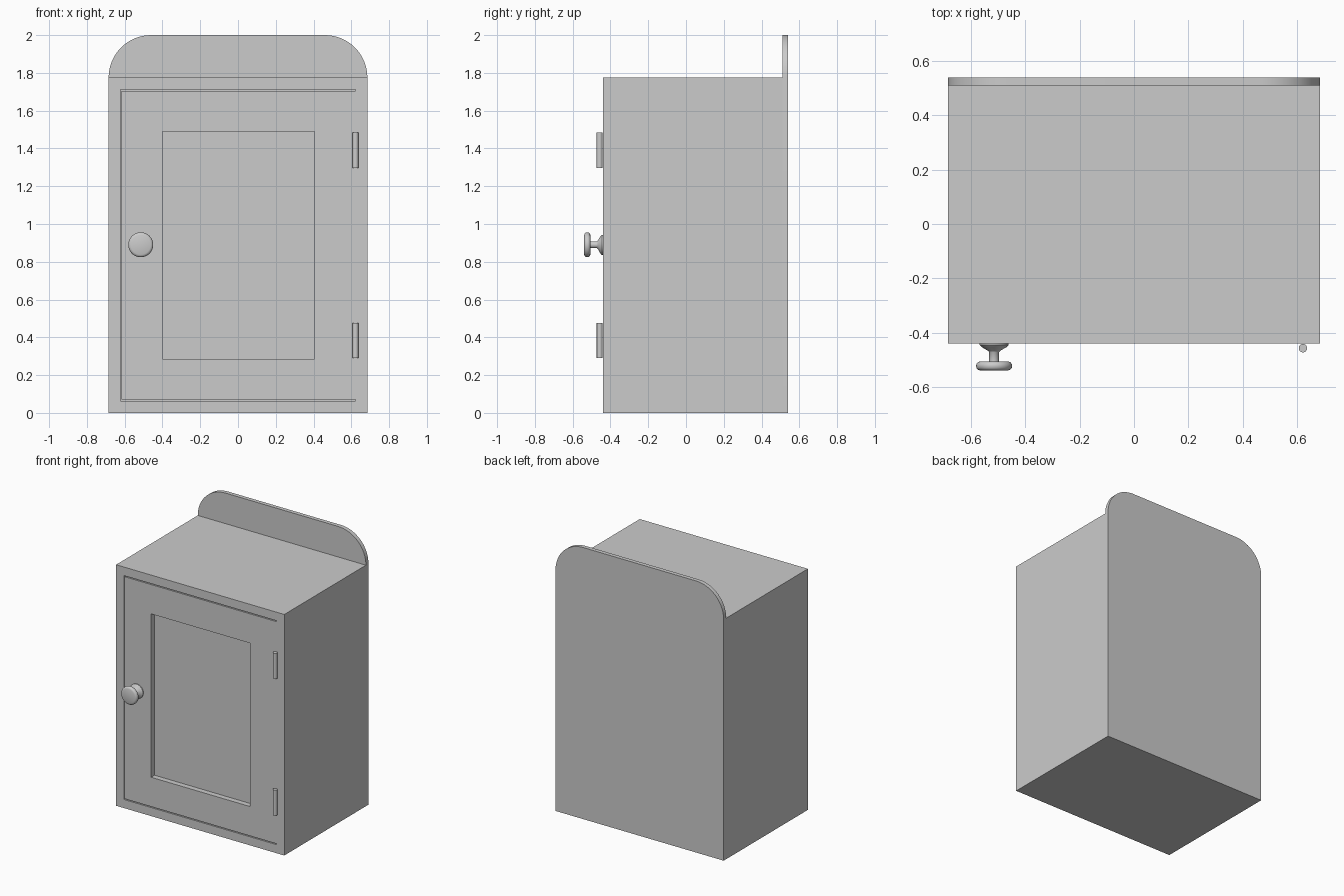
import bpy, bmesh
from math import sin, cos, pi, tau
from mathutils import Matrix, Vector

if "Cube" in bpy.data.objects:
    bpy.data.objects.remove(bpy.data.objects["Cube"])


def finish(bm, name, smooth=False):
    bmesh.ops.recalc_face_normals(bm, faces=bm.faces)
    mesh = bpy.data.meshes.new(name)
    bm.to_mesh(mesh)
    bm.free()
    ob = bpy.data.objects.new(name, mesh)
    bpy.context.collection.objects.link(ob)
    if smooth:
        bpy.ops.object.select_all(action='DESELECT')
        ob.select_set(True)
        bpy.context.view_layer.objects.active = ob
        bpy.ops.object.shade_smooth_by_angle(angle=0.7)
    return ob


def recessed_box(name, lo, hi, border, depth):
    """Box whose front (-y) face is inset by border and sunk by depth."""
    lo, hi = Vector(lo), Vector(hi)
    bm = bmesh.new()
    bmesh.ops.create_cube(bm, size=1)
    for v in bm.verts:
        v.co = (lo + hi) / 2 + v.co * (hi - lo)
    bm.normal_update()
    front = min(bm.faces, key=lambda f: f.normal.y)
    bmesh.ops.inset_individual(bm, faces=[front], thickness=border,
                               use_even_offset=True)
    sunk = bmesh.ops.extrude_discrete_faces(bm, faces=[front])['faces'][0]
    bmesh.ops.translate(bm, verts=sunk.verts, vec=(0, depth, 0))
    return finish(bm, name)


# Hollow carcass, and the framed door set flush in its opening
recessed_box("carcass", (-0.685, -0.44, 0), (0.685, 0.51, 1.775), 0.063, 0.93)
recessed_box("door", (-0.616, -0.44, 0.07), (0.621, -0.38, 1.705), 0.216, 0.04)

# Back board with rounded upper corners
W, H, R = 0.685, 2.0, 0.225
arc = [(W - R + R * cos(a), H - R + R * sin(a))
       for a in (i * pi / 32 for i in range(17))]
outline = [(W, 0)] + arc + [(-x, z) for x, z in reversed(arc)] + [(-W, 0)]
bm = bmesh.new()
face = bm.faces.new([bm.verts.new((x, 0.51, z)) for x, z in outline])
ext = bmesh.ops.extrude_face_region(bm, geom=[face], use_keep_orig=True)
bmesh.ops.translate(bm, vec=(0, 0.03, 0),
                    verts=[g for g in ext['geom'] if isinstance(g, bmesh.types.BMVert)])
finish(bm, "back_board", smooth=True)

# Hinge barrels
for label, z0, z1 in (("lower", 0.29, 0.477), ("upper", 1.297, 1.485)):
    bm = bmesh.new()
    bmesh.ops.create_cone(bm, cap_ends=True, segments=24, radius1=0.0155,
                          radius2=0.0155, depth=z1 - z0,
                          matrix=Matrix.Translation((0.622, -0.457, (z0 + z1) / 2)))
    finish(bm, label + "_hinge", smooth=True)

# Turned knob: (radius, y) profile spun around the y direction
profile = [(0, -0.44), (0.053, -0.44), (0.053, -0.446), (0.046, -0.453),
           (0.022, -0.467), (0.018, -0.472), (0.018, -0.506), (0.052, -0.506),
           (0.060, -0.509), (0.065, -0.515), (0.066, -0.522), (0.065, -0.530),
           (0.060, -0.536), (0.052, -0.539), (0, -0.54)]
cx, cz = -0.515, 0.89
bm = bmesh.new()
vs = [bm.verts.new((cx + r, y, cz)) for r, y in profile]
es = [bm.edges.new(p) for p in zip(vs, vs[1:])]
bmesh.ops.spin(bm, geom=vs + es, cent=(cx, 0, cz), axis=(0, 1, 0),
               angle=tau, steps=40, use_merge=True)
bmesh.ops.remove_doubles(bm, verts=bm.verts, dist=1e-5)
finish(bm, "knob", smooth=True)
